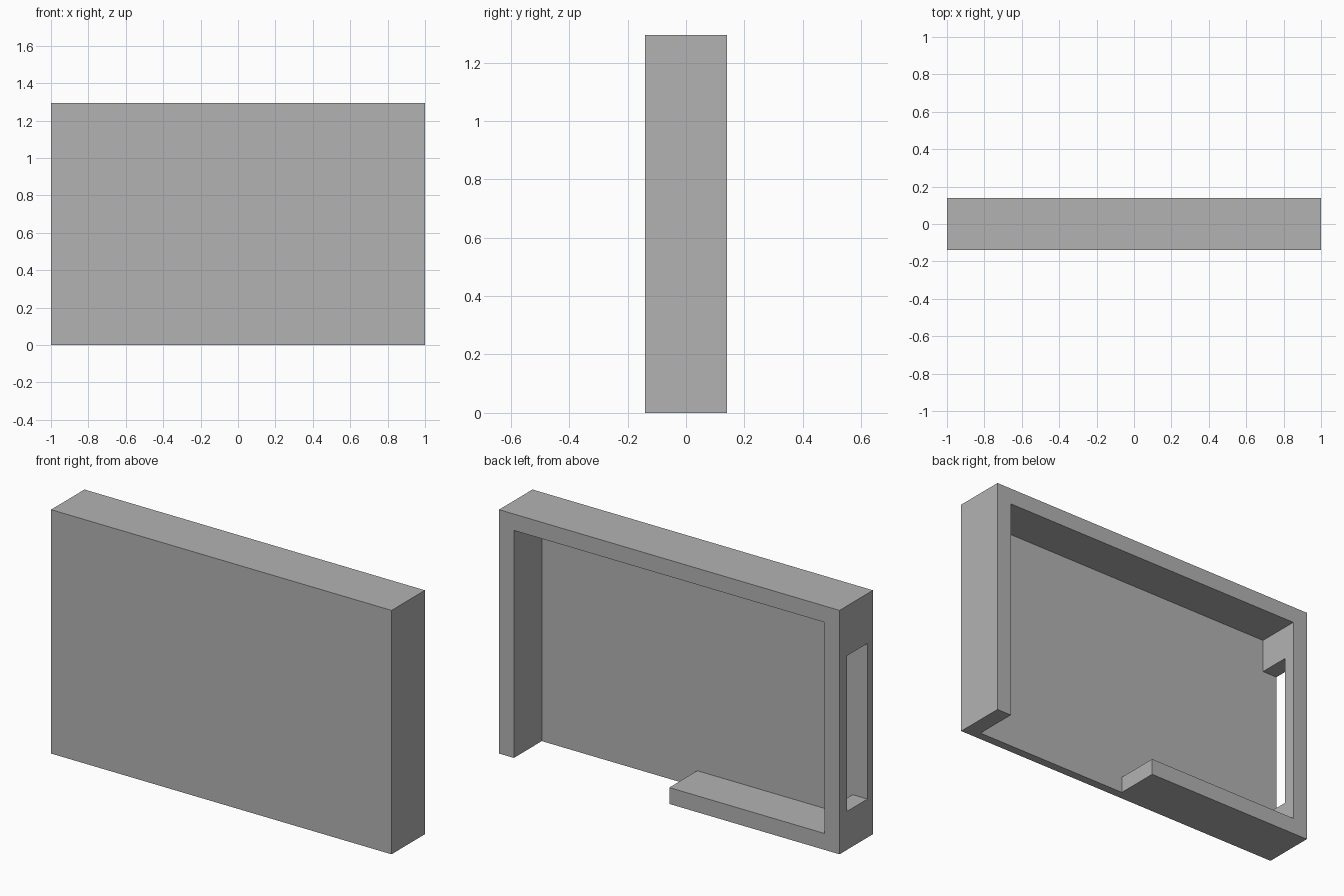
import bpy
import bmesh
from mathutils import Vector

cube = bpy.data.objects.get("Cube")
if cube:
    bpy.data.objects.remove(cube, do_unlink=True)

# Overall size, rim thickness and the inner face of the front panel
W, D, H = 1.0, 0.14, 1.295
RIM = 0.087
PANEL_Y = -0.094
OVER = 0.1  # how far cutters reach past the body

grey = bpy.data.materials.new("plain_grey")
grey.use_nodes = True
colour = (0.45, 0.45, 0.45, 1.0)
grey.diffuse_color = colour
grey.node_tree.nodes["Principled BSDF"].inputs["Base Color"].default_value = colour


def extrude_profile(name, outline, y0, y1):
    """Solid made from an x-z outline, extruded from y0 to y1."""
    bm = bmesh.new()
    face = bm.faces.new([bm.verts.new((x, y0, z)) for x, z in outline])
    grown = bmesh.ops.extrude_face_region(bm, geom=[face])
    moved = [v for v in grown["geom"] if isinstance(v, bmesh.types.BMVert)]
    bmesh.ops.translate(bm, verts=moved, vec=Vector((0, y1 - y0, 0)))
    bmesh.ops.recalc_face_normals(bm, faces=bm.faces)
    mesh = bpy.data.meshes.new(name)
    bm.to_mesh(mesh)
    bm.free()
    mesh.materials.append(grey)
    obj = bpy.data.objects.new(name, mesh)
    bpy.context.collection.objects.link(obj)
    return obj


def rectangle(x0, x1, z0, z1):
    return [(x0, z0), (x1, z0), (x1, z1), (x0, z1)]


def cut(body, cutter):
    """Subtract the cutter, then discard it."""
    cutter.hide_render = True
    mod = body.modifiers.new(cutter.name, "BOOLEAN")
    mod.operation = "DIFFERENCE"
    mod.solver = "EXACT"
    mod.object = cutter
    bpy.context.view_layer.objects.active = body
    bpy.ops.object.modifier_apply(modifier=mod.name)
    bpy.data.objects.remove(cutter, do_unlink=True)


# Shallow tray standing on edge, open at the back
tray = extrude_profile("open_back_tray", rectangle(-W, W, 0, H), -D, D)

# Recess inside the rim, running out through half of the bottom rim
inner = W - RIM
recess = [(-inner, RIM), (0, RIM), (0, -OVER), (inner, -OVER),
          (inner, H - RIM), (-inner, H - RIM)]
cut(tray, extrude_profile("recess_cutter", recess, PANEL_Y, D + OVER))

# Tall slot through one side wall, flush with the panel
slot = rectangle(-W - OVER, -inner + OVER, 0.204, 1.03)
cut(tray, extrude_profile("side_slot_cutter", slot, PANEL_Y, 0.077))
